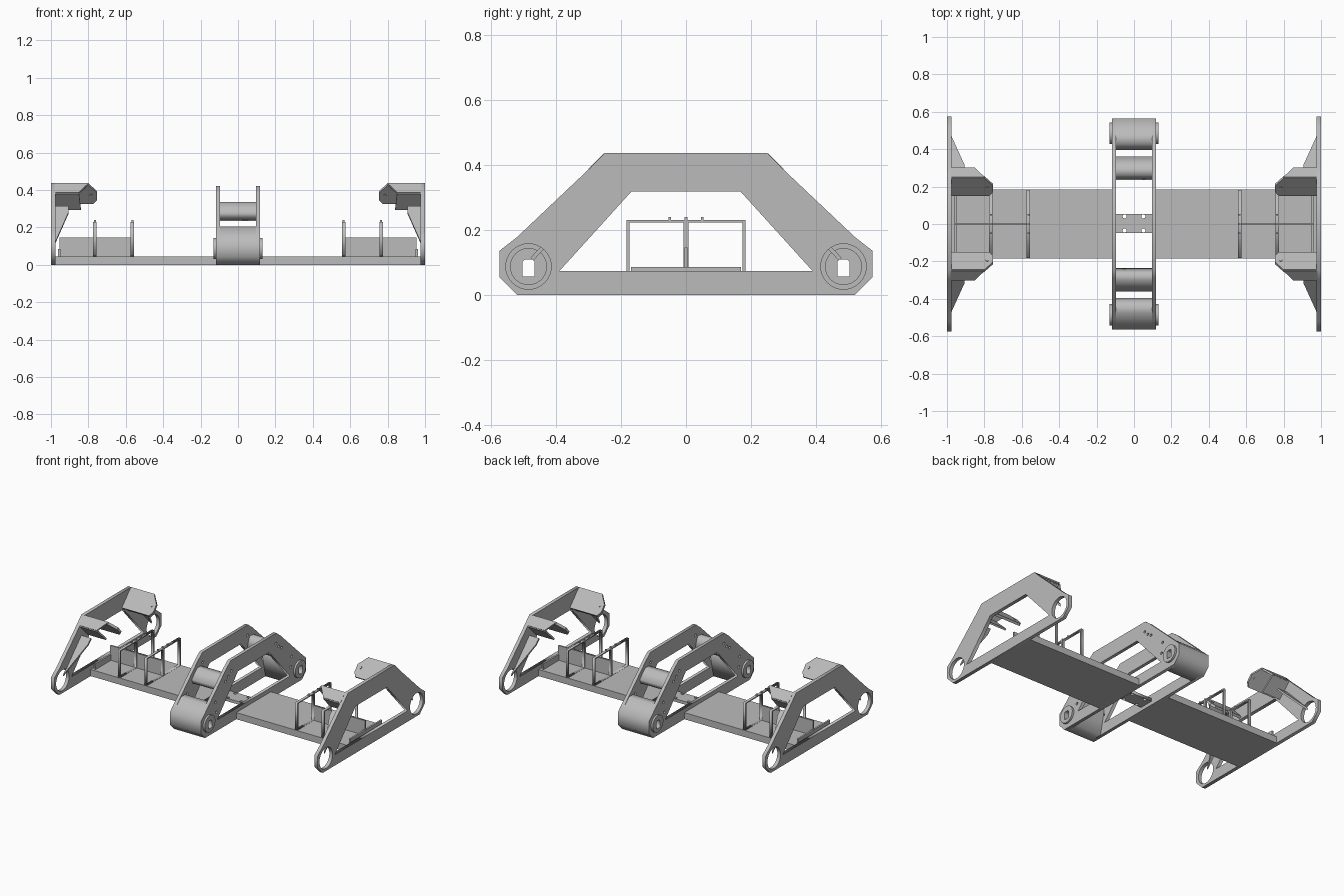
import bpy, bmesh, math
from mathutils import Matrix, Vector

cube = bpy.data.objects.get("Cube")
if cube:
    bpy.data.objects.remove(cube, do_unlink=True)

grey = bpy.data.materials.new("plain grey")
grey.use_nodes = True
tone = (0.5, 0.5, 0.5, 1)
grey.diffuse_color = tone
grey.node_tree.nodes["Principled BSDF"].inputs["Base Color"].default_value = tone

SIDE = Matrix(((0, 0, 1, 0), (1, 0, 0, 0), (0, 1, 0, 0), (0, 0, 0, 1)))  # profile in y, z
PLAN = Matrix.Identity(4)                                                # profile in x, y


def finish(name, mesh):
    mesh.materials.clear()
    mesh.materials.append(grey)
    ob = bpy.data.objects.new(name, mesh)
    bpy.context.collection.objects.link(ob)
    return ob


def profile(name, loops, centre, width, frame=SIDE):
    """Extrude an outline with holes, centred at the given offset along its normal."""
    curve = bpy.data.curves.new(name, "CURVE")
    curve.dimensions, curve.fill_mode, curve.extrude = "2D", "BOTH", width / 2
    for pts in loops:
        s = curve.splines.new("POLY")
        s.points.add(len(pts) - 1)
        for p, (a, b) in zip(s.points, pts):
            p.co = (a, b, 0, 1)
        s.use_cyclic_u = True
    tmp = bpy.data.objects.new("profile_helper", curve)
    bpy.context.collection.objects.link(tmp)
    bpy.context.view_layer.update()
    mesh = bpy.data.meshes.new_from_object(tmp.evaluated_get(bpy.context.evaluated_depsgraph_get()))
    bpy.data.objects.remove(tmp, do_unlink=True)
    mesh.transform(frame @ Matrix.Translation((0, 0, centre)))
    bm = bmesh.new()
    bm.from_mesh(mesh)
    bmesh.ops.remove_doubles(bm, verts=bm.verts, dist=1e-5)
    bmesh.ops.recalc_face_normals(bm, faces=bm.faces)
    bm.to_mesh(mesh)
    bm.free()
    return finish(name, mesh)


def box(name, lo, hi):
    lo, hi = Vector(lo), Vector(hi)
    bm = bmesh.new()
    bmesh.ops.create_cube(bm, size=1)
    for v in bm.verts:
        v.co = (lo + hi) / 2 + v.co * (hi - lo)
    mesh = bpy.data.meshes.new(name)
    bm.to_mesh(mesh)
    bm.free()
    return finish(name, mesh)


def sheet(name, pts, thick=0.012):
    mesh = bpy.data.meshes.new(name)
    mesh.from_pydata(pts, [], [range(len(pts))])
    ob = finish(name, mesh)
    mod = ob.modifiers.new("thickness", "SOLIDIFY")
    mod.thickness, mod.offset = thick, 0
    return ob


def circle(a, b, r, n=32):
    return [(a + r * math.cos(2 * math.pi * i / n), b + r * math.sin(2 * math.pi * i / n)) for i in range(n)]


def rect(a, b, w, h):
    return [(a - w, b - h), (a + w, b - h), (a + w, b + h), (a - w, b + h)]


def mirrored(half):
    return half + [(-a, b) for a, b in reversed(half)]


HUB_Y, HUB_Z = 0.485, 0.087
opening = mirrored([(0.39, 0.073), (0.168, 0.318)])


def slot(s):
    return [(s * HUB_Y + a, HUB_Z - 0.005 + b) for a, b in
            [(-.019, -.026), (.019, -.026), (.019, .02), (.012, .027), (-.012, .027), (-.019, .02)]]


# Outer truss frames with round axle openings
outer = mirrored([(0.52, 0), (0.575, 0.055), (0.575, 0.135), (0.52, 0.178), (0.297, 0.389), (0.25, 0.437)])
for sx in (-1, 1):
    tag = "left" if sx > 0 else "right"
    profile(tag + "_frame", [outer, opening] + [circle(s * HUB_Y, HUB_Z, 0.07) for s in (-1, 1)],
            sx * 0.988, 0.024)

    # Floor plate with upright centre web
    box(tag + "_floor", (sx * 0.1, -0.185, 0), (sx * 0.98, 0.185, 0.045))
    box(tag + "_centre_web", (sx * 0.555, -0.005, 0.045), (sx * 0.955, 0.005, 0.145))
    box(tag + "_end_rib", (sx * 0.95, -0.17, 0.045), (sx * 0.962, 0.17, 0.085))

    # Hoops with a middle post and small studs
    for i, x in enumerate((0.565, 0.765)):
        hoop = rect(0, 0.138, 0.183, 0.092)
        gaps = [rect(s * 0.0905, 0.133, 0.083, 0.09) for s in (-1, 1)]
        profile(f"{tag}_hoop_{i + 1}", [hoop] + gaps, sx * x, 0.018)
        for y in (-0.05, 0, 0.05):
            box(f"{tag}_hoop_stud", (sx * x - 0.005, y - 0.004, 0.228), (sx * x + 0.005, y + 0.004, 0.24))

    # Channel brackets across the top of each leg, and gussets down the legs
    for sy in (-1, 1):
        def put(pts):
            return [(sx * x, sy * y, z) for x, y, z in pts]
        sheet(tag + "_bracket_inner_plate", put([
            (0.98, 0.25, 0.43), (0.80, 0.25, 0.43), (0.755, 0.21, 0.39),
            (0.755, 0.175, 0.35), (0.775, 0.155, 0.33), (0.98, 0.155, 0.33)]), 0.016)
        sheet(tag + "_bracket_flange", put([
            (0.98, 0.248, 0.432), (0.80, 0.248, 0.432), (0.85, 0.297, 0.383), (0.98, 0.297, 0.383)]))
        sheet(tag + "_bracket_outer_plate", put([
            (0.98, 0.297, 0.383), (0.85, 0.297, 0.383), (0.84, 0.21, 0.296), (0.98, 0.21, 0.296)]))
        sheet(tag + "_leg_gusset", put([
            (0.98, 0.475, 0.11), (0.905, 0.31, 0.28), (0.905, 0.28, 0.31), (0.98, 0.28, 0.31)]))
        # Bolt heads on the inner plate
        bolt = profile(tag + "_bracket_bolt", [circle(0, 0, 0.008, 12)], 0, 0.022, PLAN)
        bolt.location = (sx * 0.785, sy * 0.2, 0.378)
        bolt.rotation_euler = (sy * math.pi / 4, 0, 0)

# Centre frame: two side plates with bosses
inner = mirrored([(0.52, 0), (0.563, 0.045), (0.563, 0.13), (0.51, 0.178), (0.29, 0.385), (0.245, 0.42)])
small = [circle(s * y, z, 0.009, 12) for s in (-1, 1)
         for y, z in ((0.24, 0.35), (0.27, 0.32), (0.30, 0.30), (0.40, 0.13), (0.41, 0.20))]
for sx in (-1, 1):
    tag = "left" if sx > 0 else "right"
    profile(tag + "_centre_plate", [inner, opening, slot(1), slot(-1)] + small, sx * 0.106, 0.022)
    for s in (-1, 1):
        profile(tag + "_hub_boss", [circle(s * HUB_Y, HUB_Z, 0.057), slot(s)], sx * 0.121, 0.018)

# Shaped end boxes and tilted cross boxes between the side plates
for s in (-1, 1):
    end = [(0.43, 0), (0.52, 0), (0.563, 0.045), (0.563, 0.13), (0.475, 0.205), (0.43, 0.205), (0.395, 0.16)]
    profile("end_box", [[(s * y, z) for y, z in end], slot(s)], 0, 0.19)
    cross = [(0.235, 0.27), (0.275, 0.235), (0.35, 0.25), (0.36, 0.28), (0.30, 0.335), (0.26, 0.335)]
    profile("cross_box", [[(s * y, z) for y, z in cross]], 0, 0.19)

# Narrow joining plate with four bolt holes
profile("joining_plate", [rect(0, 0.003, 0.1, 0.05)] + [circle(a * 0.05, b * 0.038 + 0.003, 0.011, 16)
        for a in (-1, 1) for b in (-1, 1)], 0.035, 0.02, PLAN)
